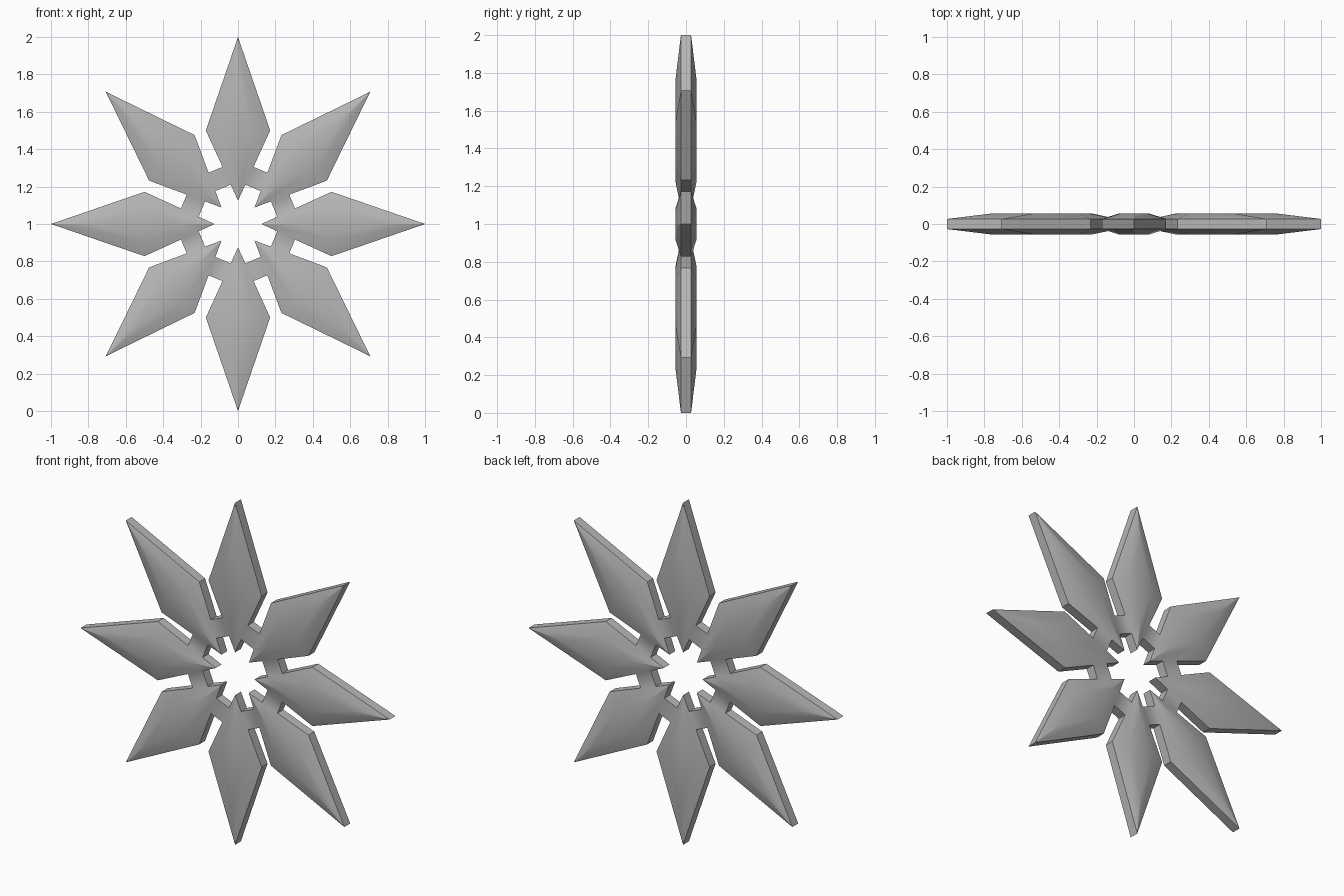
import bpy
import bmesh
import math
from mathutils import Matrix, Vector

default = bpy.data.objects.get("Cube")
if default:
    bpy.data.objects.remove(default, do_unlink=True)

BLADES = 8
RIM = 0.027      # half thickness at the edges
CROWN = 0.055    # half thickness of the raised middle

steel = bpy.data.materials.new("grey_steel")
steel.use_nodes = True
colour = (0.47, 0.47, 0.47, 1)
steel.diffuse_color = colour
steel.node_tree.nodes["Principled BSDF"].inputs["Base Color"].default_value = colour

# Blade outline points: half width, radius
TIP, WIDE, OUTER, INNER, POINT = (0, 1), (0.172, 0.5), (0.083, 0.305), (0.039, 0.21), (0, 0.125)
# Raised middle of the blade
C_TIP, C_WIDE, C_POINT = (0, 0.77), (0.085, 0.5), (0, 0.31)

bm = bmesh.new()


def place(point, depth, blade, side=1):
    """Position on the front surface for one side of one blade."""
    turn = Matrix.Rotation(blade * math.tau / BLADES, 3, 'Y')
    return turn @ Vector((point[0] * side, -depth, point[1]))


def add_face(points):
    face = bm.faces.new([bm.verts.new(p) for p in points])
    face.normal_update()
    if face.normal.y > 0:
        face.normal_flip()


# Front surface: bevelled blades and the links between them
for i in range(BLADES):
    def rim(p, s=1, b=i):
        return place(p, RIM, b, s)

    def crown(p, s=1, b=i):
        return place(p, CROWN, b, s)

    for s in (1, -1):
        add_face([rim(TIP), rim(WIDE, s), crown(C_WIDE, s), crown(C_TIP)])
        add_face([rim(WIDE, s), rim(OUTER, s), rim(INNER, s), rim(POINT),
                  crown(C_POINT), crown(C_WIDE, s)])
    add_face([crown(C_TIP), crown(C_WIDE), crown(C_POINT), crown(C_WIDE, -1)])
    add_face([rim(OUTER), rim(OUTER, -1, i + 1), rim(INNER, -1, i + 1), rim(INNER)])

bmesh.ops.remove_doubles(bm, verts=bm.verts[:], dist=0.0005)

# Back surface mirrors the front, with walls joining the open edges
front_edges = [e for e in bm.edges if e.is_boundary]
copy = bmesh.ops.duplicate(bm, geom=bm.verts[:] + bm.edges[:] + bm.faces[:])
twin = copy["vert_map"]
for v in [g for g in copy["geom"] if isinstance(g, bmesh.types.BMVert)]:
    v.co.y = -v.co.y
for e in front_edges:
    a, b = e.verts
    bm.faces.new((a, b, twin[b], twin[a]))
bmesh.ops.recalc_face_normals(bm, faces=bm.faces[:])
bmesh.ops.translate(bm, verts=bm.verts[:], vec=(0, 0, 1))

mesh = bpy.data.meshes.new("throwing_star")
bm.to_mesh(mesh)
bm.free()
mesh.materials.append(steel)
star = bpy.data.objects.new("throwing_star", mesh)
bpy.context.collection.objects.link(star)

bpy.ops.object.select_all(action='DESELECT')
star.select_set(True)
bpy.context.view_layer.objects.active = star
bpy.ops.object.shade_smooth_by_angle(angle=math.radians(35))
